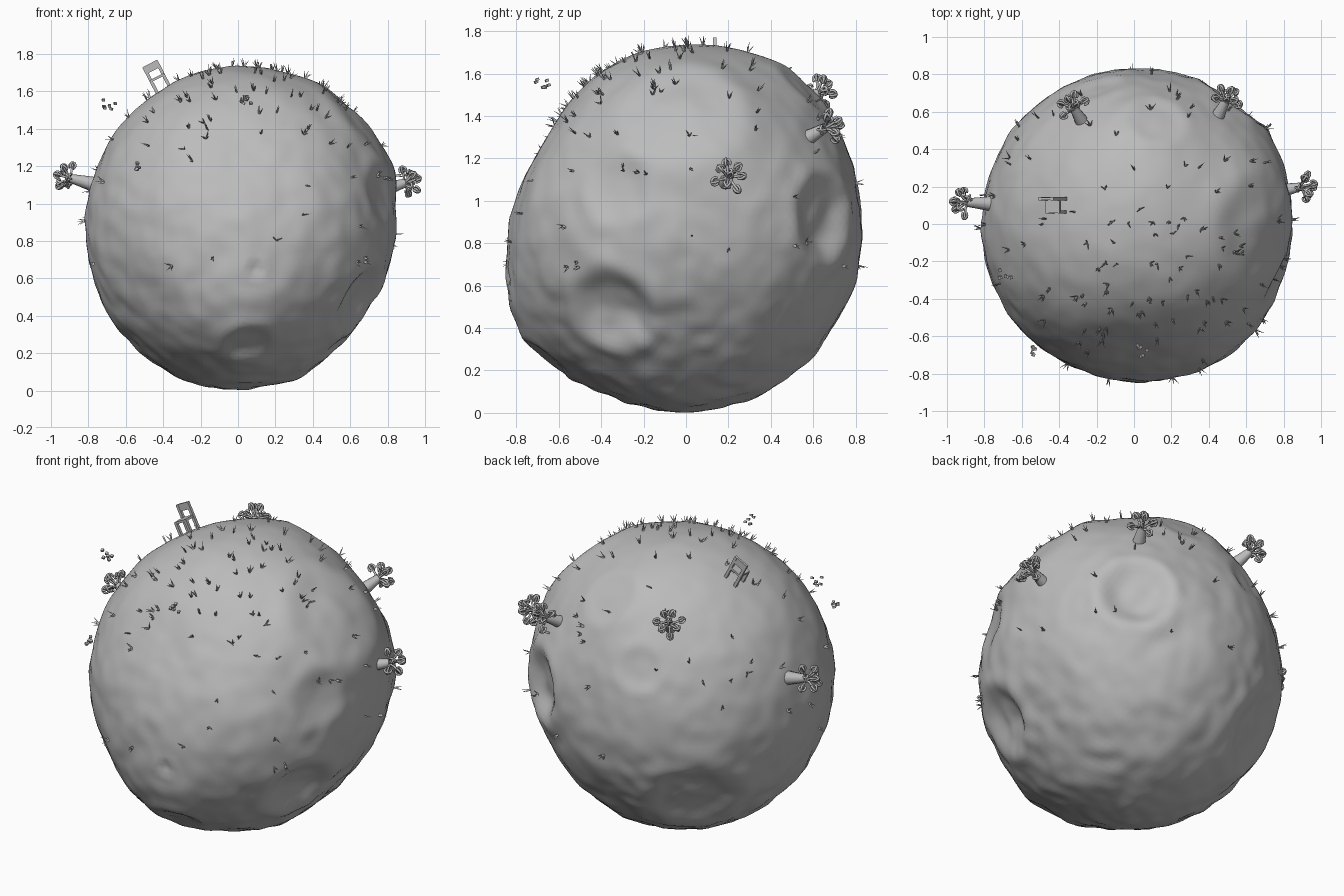
import bpy, bmesh, math, random
from mathutils import Vector, Matrix, noise

random.seed(7)
cube = bpy.data.objects.get("Cube")
if cube:
    bpy.data.objects.remove(cube, do_unlink=True)

# One plain stone grey for everything
grey = bpy.data.materials.new("stone_grey")
grey.use_nodes = True
grey.diffuse_color = (0.5, 0.5, 0.5, 1)
grey.node_tree.nodes["Principled BSDF"].inputs["Base Color"].default_value = (0.5, 0.5, 0.5, 1)

CENTRE = Vector((0.01, -0.005, 0.868))
SIZE = Vector((0.825, 0.835, 0.863))

# Broad swellings: direction, height, angular width
SWELLS = [
    (Vector((0, -0.8, -0.55)), 0.07, 0.4),
    (Vector((0, -0.8, 0.5)), -0.06, 0.45),
    (Vector((0, 0.55, 0.8)), 0.04, 0.4),
    (Vector((0.78, 0.05, 0.58)), 0.065, 0.4),
    (Vector((0.75, 0.6, 0.2)), 0.035, 0.45),
    (Vector((0.6, -0.7, -0.1)), 0.03, 0.4),
    (Vector((0.75, 0, -0.65)), -0.03, 0.35),
]
# Craters: direction, depth, rim height, angular radius
CRATERS = [
    (Vector((0.75, -0.03, 0.64)), 0.03, 0.01, 0.33),
    (Vector((0.61, 0.77, 0.06)), 0.07, 0.014, 0.24),
    (Vector((0.76, -0.4, -0.45)), 0.06, 0.01, 0.25),
    (Vector((0.87, -0.36, 0.21)), 0.024, 0.004, 0.19),
    (Vector((0.05, -0.72, -0.69)), 0.028, 0.005, 0.15),
    (Vector((-0.53, 0.66, -0.52)), 0.045, 0.006, 0.3),
    (Vector((-0.23, 0.84, 0.42)), 0.014, 0.005, 0.15),
    (Vector((0.1, -0.95, -0.25)), 0.02, 0.004, 0.06),
    (Vector((0.12, 0.6, 0.7)), 0.014, 0.006, 0.18),
]


def surface(direction):
    """Point on the lumpy ground in a given direction from the centre."""
    d = direction.normalized()
    r = 1 / math.sqrt(sum((d[i] / SIZE[i]) ** 2 for i in range(3)))
    for axis, height, width in SWELLS:
        r += height * math.exp(-(d.angle(axis) / width) ** 2)
    for axis, depth, rim, radius in CRATERS:
        t = d.angle(axis) / radius
        r += rim * math.exp(-((t - 1.1) / 0.28) ** 2) - depth * math.exp(-(1.2 * t) ** 4)
    rough = 1.3 - 0.7 * d.z
    r += rough * (0.007 * noise.noise(d * 4) + 0.006 * noise.noise(d * 9))
    p = CENTRE + d * r
    p.z = max(p.z, 0)
    return p


def finish(bm, name, smooth=None):
    mesh = bpy.data.meshes.new(name)
    bm.to_mesh(mesh)
    bm.free()
    mesh.materials.append(grey)
    obj = bpy.data.objects.new(name, mesh)
    bpy.context.collection.objects.link(obj)
    if smooth:
        bpy.ops.object.select_all(action="DESELECT")
        obj.select_set(True)
        bpy.context.view_layer.objects.active = obj
        bpy.ops.object.shade_smooth_by_angle(angle=math.radians(smooth))


def cone(bm, start, end, r1, r2, sides):
    """Tapered rod between two points."""
    axis = end - start
    turn = axis.to_track_quat("Z", "Y").to_matrix().to_4x4()
    bmesh.ops.create_cone(bm, cap_ends=True, segments=sides, radius1=r1, radius2=r2,
                          depth=axis.length, matrix=Matrix.Translation((start + end) / 2) @ turn)


def box(bm, frame, centre, size):
    bmesh.ops.create_cube(bm, size=1, matrix=frame @ Matrix.Translation(centre) @ Matrix.Diagonal((*size, 1)))


# Planet
bm = bmesh.new()
bmesh.ops.create_icosphere(bm, subdivisions=6, radius=1)
for v in bm.verts:
    v.co = surface(v.co)
finish(bm, "planet", 60)


# Trees: tapered trunk, splayed branches ending in curls
def tree(name, base, axis):
    base, n = Vector(base), Vector(axis).normalized()
    side = n.orthogonal().normalized()
    tip = base + n * 0.1
    bm = bmesh.new()
    cone(bm, base - n * 0.04, tip, 0.042, 0.023, 10)
    finish(bm, name + "_trunk", 40)

    curve = bpy.data.curves.new(name + "_branches", "CURVE")
    curve.dimensions = "3D"
    curve.bevel_depth = 0.0065
    curve.bevel_resolution = 1
    curve.use_fill_caps = True

    def strand(points):
        s = curve.splines.new("POLY")
        s.points.add(len(points) - 1)
        for p, co in zip(s.points, points):
            p.co = (*co, 1)

    for i in range(8):
        out = Matrix.Rotation(i * math.tau / 7, 3, n) @ side
        lean = math.radians((50, 84)[i % 2]) if i < 7 else 0
        b = n * math.cos(lean) + out * math.sin(lean)
        up = n * math.sin(lean) - out * math.cos(lean)
        across = b.cross(up)
        hub = tip + b * 0.068
        strand([tip - n * 0.012, tip + b * 0.03, hub + b * 0.015])
        # Curls droop from the branch end like a small umbrella
        for k in range(4):
            w = across * math.cos(k * math.tau / 4 + 0.5) + up * math.sin(k * math.tau / 4 + 0.5)
            strand([hub + (b * math.cos(a) + w * math.sin(a)) * (0.022 - 0.002 * a)
                    for a in (j * 0.55 for j in range(5))])
    obj = bpy.data.objects.new(name + "_branches", curve)
    bpy.context.collection.objects.link(obj)
    curve.materials.append(grey)
    bpy.ops.object.select_all(action="DESELECT")
    obj.select_set(True)
    bpy.context.view_layer.objects.active = obj
    bpy.ops.object.convert(target="MESH")


tree("left_tree", (0.8, 0.18, 1.08), (0.93, 0.2, 0.3))
tree("right_tree", (-0.8, 0.11, 1.11), (-0.96, 0.05, 0.25))
tree("back_left_tree", (0.45, 0.58, 1.3), (0.4, 0.78, 0.45))
tree("back_right_tree", (-0.28, 0.55, 1.45), (-0.42, 0.7, 0.58))

# Chair standing along the ground's normal, backrest to the rear
up = Vector((-0.46, 0, 0.89)).normalized()
right = Vector((up.z, 0, -up.x))
frame = Matrix.Translation((-0.4, 0.1, 1.61)) @ Matrix((right, (0, 1, 0), up)).transposed().to_4x4()
bm = bmesh.new()
for x in (-0.037, 0.037):
    box(bm, frame, (x, 0.035, 0.065), (0.017, 0.017, 0.18))
    box(bm, frame, (x, -0.035, 0.02), (0.017, 0.017, 0.1))
box(bm, frame, (0, 0, 0.07), (0.085, 0.085, 0.013))
box(bm, frame, (0, 0.035, 0.135), (0.085, 0.014, 0.042))
finish(bm, "chair")

# Grass tufts, thickest over the top and front
bm = bmesh.new()
for i in range(125):
    if i < 65:
        d = Vector((random.gauss(0.2, 0.42), random.gauss(-0.2, 0.42), 0.85))
    else:
        a, z = random.uniform(0, math.tau), random.uniform(-0.25, 0.85)
        h = math.sqrt(1 - z * z)
        d = Vector((h * math.cos(a), h * math.sin(a), z))
    d.normalize()
    root = surface(d)
    for k in range(4):
        lean = Vector([random.uniform(-0.6, 0.6) for _ in range(3)])
        cone(bm, root - d * 0.005, root + (d + lean).normalized() * random.uniform(0.025, 0.05), 0.005, 0.0008, 3)
finish(bm, "grass_tufts")

# Three swarms of tiny floating cubes
bm = bmesh.new()
for middle in ((-0.69, -0.27, 1.53), (0.04, -0.68, 1.545), (-0.53, -0.67, 1.21)):
    for k in range(6):
        spot = Vector(middle) + Vector([random.uniform(-0.036, 0.036) for _ in range(3)])
        turn = Matrix.Rotation(random.uniform(0, 1.5), 4, "Z") @ Matrix.Rotation(0.4, 4, "X")
        box(bm, Matrix.Translation(spot) @ turn, (0, 0, 0), (0.016, 0.016, 0.012))
finish(bm, "floating_cubes")
